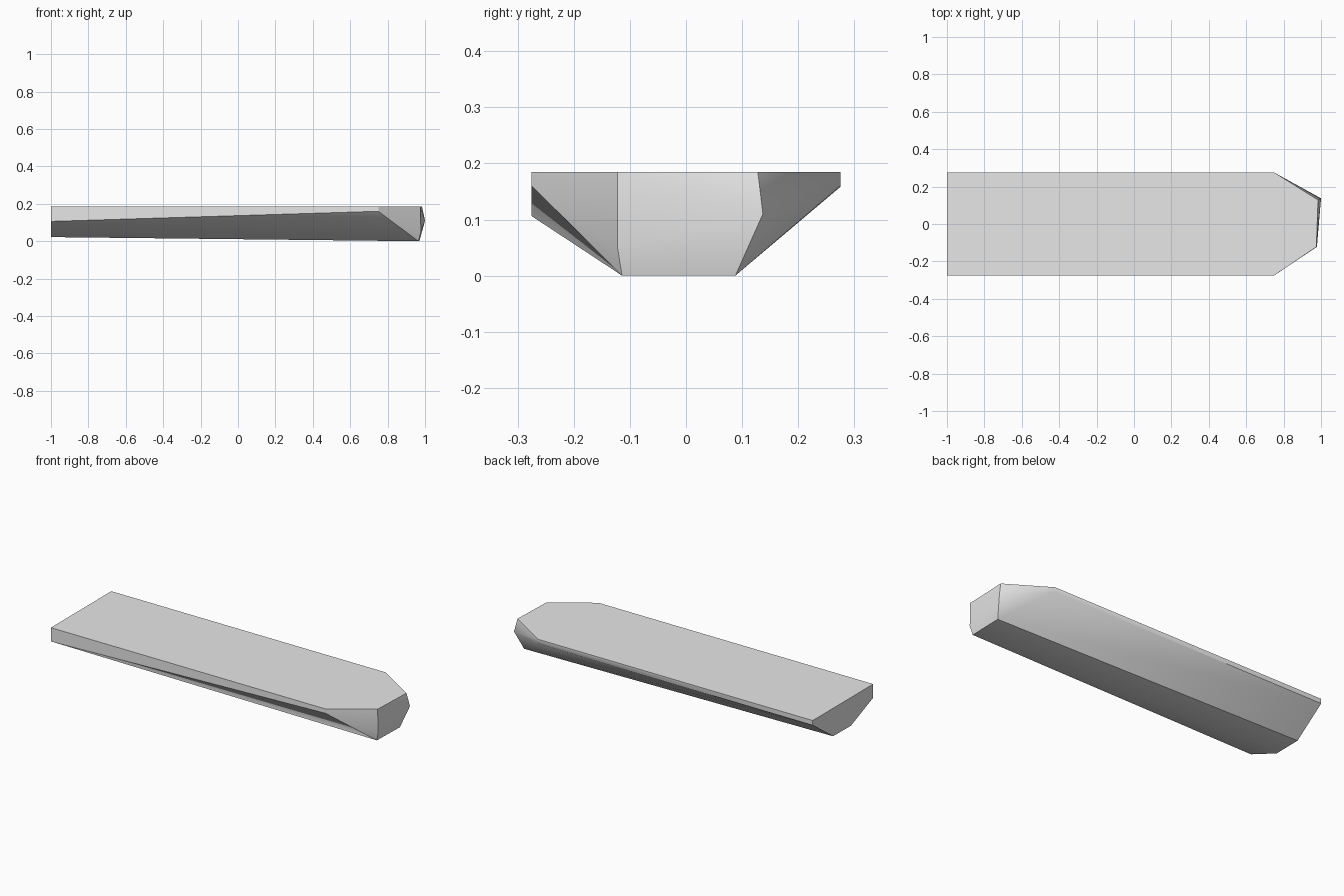
import bpy
import bmesh
import math

if "Cube" in bpy.data.objects:
    bpy.data.objects.remove(bpy.data.objects["Cube"], do_unlink=True)

TOP = 0.185
HALF = 0.275

# Plain grey material
grey = bpy.data.materials.new("plain_grey")
grey.use_nodes = True
colour = (0.8, 0.8, 0.8, 1.0)
grey.diffuse_color = colour
grey.node_tree.nodes["Principled BSDF"].inputs["Base Color"].default_value = colour

# Square-cut end: shallow keel with a taller wall on the front side
end_section = [(-1, -HALF, TOP), (-1, HALF, TOP), (-1, -HALF, 0.106),
               (-1, HALF, 0.158), (-1, -0.073, 0.022), (-1, 0.09, 0.024)]

# Shoulders where the sides start to taper
shoulders = [(0.75, side * HALF, z) for side in (-1, 1) for z in (TOP, 0.16)]

# Blunt, slightly skewed nose
nose = [(0.975, -0.122, TOP), (0.984, 0.128, TOP), (0.978, -0.122, 0.05),
        (1.0, 0.137, 0.11), (0.965, -0.114, 0), (0.97, 0.088, 0)]

# Faceted slab wrapped around the three sections
bm = bmesh.new()
for co in end_section + shoulders + nose:
    bm.verts.new(co)
bmesh.ops.convex_hull(bm, input=bm.verts[:])
bmesh.ops.dissolve_limit(bm, angle_limit=math.radians(0.5),
                         verts=bm.verts[:], edges=bm.edges[:])
bmesh.ops.recalc_face_normals(bm, faces=bm.faces[:])
mesh = bpy.data.meshes.new("tapered_slab")
bm.to_mesh(mesh)
bm.free()

slab = bpy.data.objects.new("tapered_slab", mesh)
bpy.context.collection.objects.link(slab)
mesh.materials.append(grey)

# Soft shading over gentle folds, crisp main edges
bpy.ops.object.select_all(action="DESELECT")
slab.select_set(True)
bpy.context.view_layer.objects.active = slab
bpy.ops.object.shade_smooth_by_angle(angle=math.radians(30))
